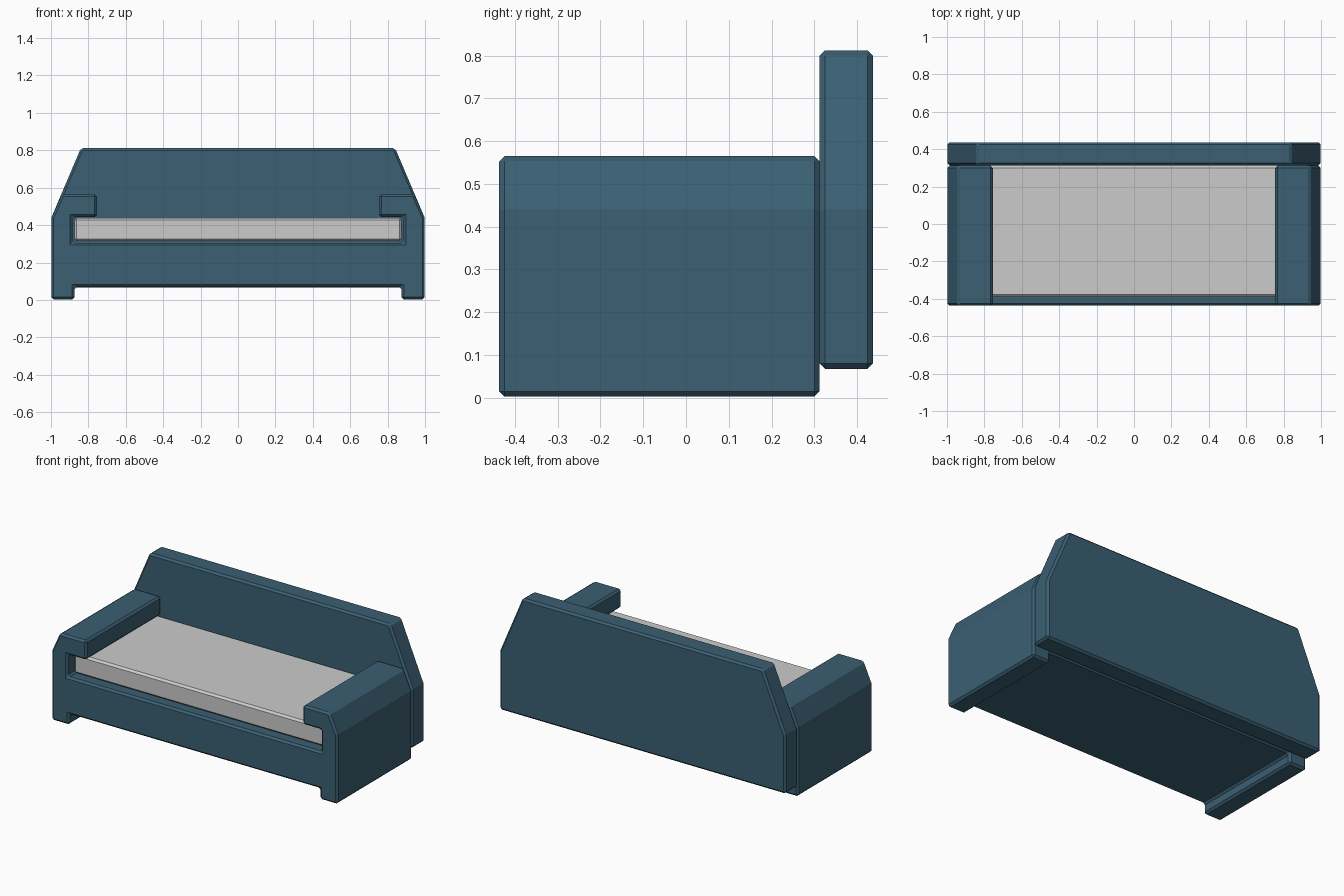
import bpy

if "Cube" in bpy.data.objects:
    bpy.data.objects.remove(bpy.data.objects["Cube"])


def material(name, rgb):
    m = bpy.data.materials.new(name)
    m.diffuse_color = (*rgb, 1)
    m.use_nodes = True
    m.node_tree.nodes["Principled BSDF"].inputs["Base Color"].default_value = m.diffuse_color
    return m


def extrude_profile(name, half, y0, y1, mat, bevel=0.0125):
    """Extrude a left-right symmetric XZ profile along y; half lists its right side from bottom to top."""
    pts = half + [(-x, z) for x, z in reversed(half)]
    n = len(pts)
    verts = [(x, y, z) for y in (y0, y1) for x, z in pts]
    faces = [tuple(range(n)), tuple(reversed(range(n, 2 * n)))]
    faces += [(i, i + n, (i + 1) % n + n, (i + 1) % n) for i in range(n)]
    me = bpy.data.meshes.new(name)
    me.from_pydata(verts, [], faces)
    me.materials.append(mat)
    ob = bpy.data.objects.new(name, me)
    bpy.context.collection.objects.link(ob)
    # narrow chamfer on every sharp edge
    b = ob.modifiers.new("chamfer", 'BEVEL')
    b.width = bevel
    b.segments = 1
    b.limit_method = 'ANGLE'
    b.angle_limit = 0.56
    return ob


teal = material("teal fabric", (0.043, 0.115, 0.17))
grey = material("light grey cushion", (0.6, 0.6, 0.6))

# base with feet, armrests and the slot that holds the cushion
extrude_profile("sofa_frame", [
    (0.875, 0.07), (0.875, 0.002), (0.998, 0.002), (0.998, 0.44),
    (0.942, 0.565), (0.755, 0.565), (0.755, 0.443), (0.885, 0.443), (0.885, 0.305),
], -0.437, 0.3125, teal)

# backrest panel with sloped shoulders
extrude_profile("backrest", [
    (0.998, 0.067), (0.998, 0.44), (0.84, 0.812),
], 0.3125, 0.437, teal)

# seat cushion
extrude_profile("seat_cushion", [(0.875, 0.314), (0.875, 0.439)], -0.39, 0.3115, grey)
